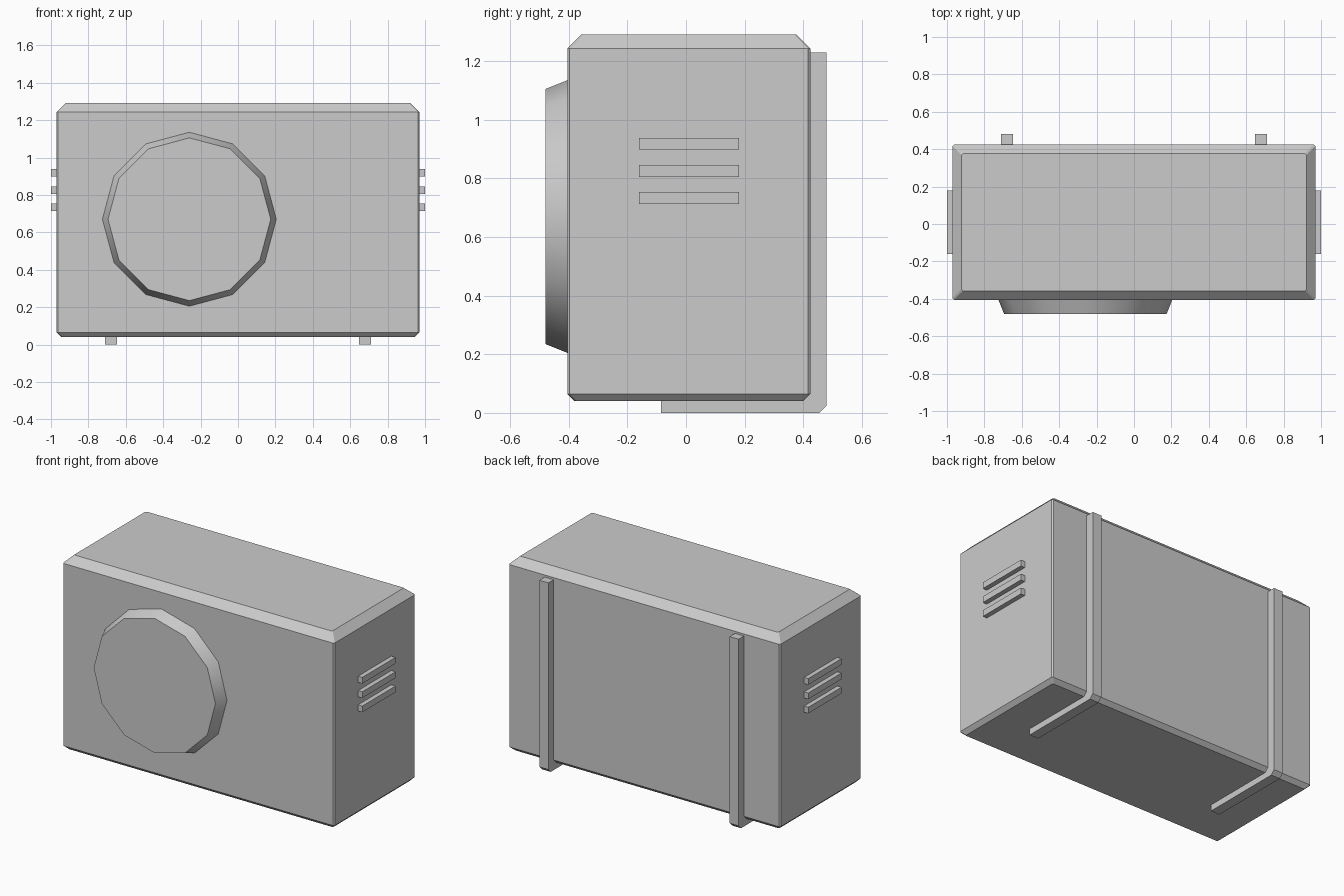
import bpy, bmesh
from math import cos, sin, pi, radians

if "Cube" in bpy.data.objects:
    bpy.data.objects.remove(bpy.data.objects["Cube"], do_unlink=True)

grey = bpy.data.materials.new("light_grey")
grey.use_nodes = True
grey.diffuse_color = (0.6, 0.6, 0.6, 1)
grey.node_tree.nodes["Principled BSDF"].inputs["Base Color"].default_value = (0.6, 0.6, 0.6, 1)


def loft(name, rings):
    """Solid through rings of matching points, closed by end caps."""
    bm = bmesh.new()
    loops = [[bm.verts.new(p) for p in ring] for ring in rings]
    n = len(loops[0])
    for a, b in zip(loops, loops[1:]):
        for i in range(n):
            j = (i + 1) % n
            bm.faces.new((a[i], a[j], b[j], b[i]))
    bm.faces.new(loops[0][::-1])
    bm.faces.new(loops[-1])
    bmesh.ops.recalc_face_normals(bm, faces=bm.faces)
    mesh = bpy.data.meshes.new(name)
    bm.to_mesh(mesh)
    bm.free()
    mesh.materials.append(grey)
    obj = bpy.data.objects.new(name, mesh)
    bpy.context.collection.objects.link(obj)
    return obj


def casing_ring(inset, z, c=0.008):
    """Rectangle with small corner chamfers, moved inward by inset."""
    x, y, mid = 0.97 - inset, 0.415 - inset, 0.01
    corners = [(x, y - c), (x - c, y), (c - x, y), (-x, y - c),
               (-x, c - y), (c - x, -y), (x - c, -y), (x, c - y)]
    return [(px, py + mid, z) for px, py in corners]


def circle(radius, y):
    return [(-0.26 + radius * cos(i * pi / 6), y, 0.67 + radius * sin(i * pi / 6))
            for i in range(12)]


# Casing with a wide top chamfer and a narrow bottom one
loft("casing", [casing_ring(0.025, 0.04), casing_ring(0, 0.065),
                casing_ring(0, 1.243), casing_ring(0.048, 1.291)])

# Tapered fan cover on the front
cover = loft("fan_cover", [circle(0.467, -0.4), circle(0.435, -0.48)])
bpy.ops.object.select_all(action="DESELECT")
cover.select_set(True)
bpy.context.view_layer.objects.active = cover
bpy.ops.object.shade_smooth_by_angle(angle=radians(40))

# Mounting rails running up the back and under the base
rail = [(-0.085, 0), (0.455, 0), (0.48, 0.025), (0.48, 1.23),
        (0.42, 1.23), (0.42, 0.065), (0.4, 0.045), (-0.085, 0.045)]

for side, s in (("left", 1), ("right", -1)):
    loft(side + "_rail", [[(s * x, y, z) for y, z in rail] for x in (0.648, 0.712)])
    # Vent slats on each end
    for k, z in enumerate((0.733, 0.825, 0.918)):
        loft(f"{side}_slat_{k + 1}",
             [[(s * x, y, z + h) for y, h in
               ((-0.16, -0.02), (0.18, -0.02), (0.18, 0.02), (-0.16, 0.02))]
              for x in (0.96, 1.0)])
